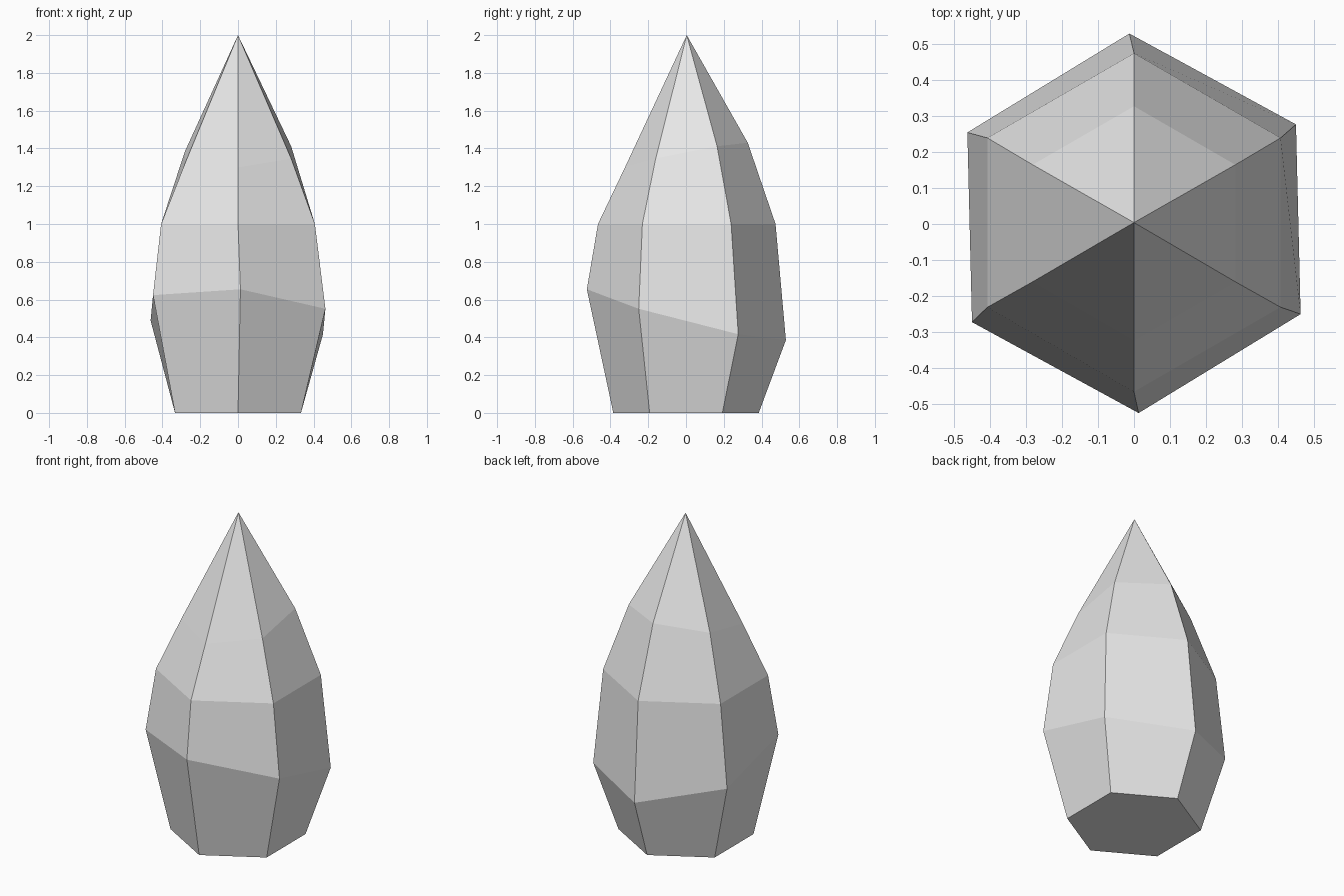
import bpy, bmesh, math

if "Cube" in bpy.data.objects:
    bpy.data.objects.remove(bpy.data.objects["Cube"])

SIDES = 6
# Rings from bottom to top: radius, centre y, height, slope along x, slope along y, twist in degrees
RINGS = [
    (0.385, 0.000, 0.000, 0.000, 0.000, 0.0),
    (0.527, 0.002, 0.520, -0.073, -0.257, 1.4),
    (0.470, 0.004, 1.000, 0.000, 0.000, 0.0),
    (0.325, 0.002, 1.365, 0.050, 0.200, 0.0),
]
APEX = (0, 0.004, 2.0)

stone = bpy.data.materials.new("light grey stone")
stone.diffuse_color = (0.8, 0.8, 0.8, 1)
stone.use_nodes = True
stone.node_tree.nodes["Principled BSDF"].inputs["Base Color"].default_value = stone.diffuse_color


def add_ring(bm, radius, cy, height, slope_x, slope_y, twist):
    """Six-sided ring, tilted by its slopes, with a corner facing the front."""
    verts = []
    for i in range(SIDES):
        a = math.radians(-90 + twist + 360 * i / SIDES)
        x, y = radius * math.cos(a), radius * math.sin(a)
        verts.append(bm.verts.new((x, y + cy, height + slope_x * x + slope_y * y)))
    return verts


# Faceted crystal: stacked rings closed by a flat base and a point
bm = bmesh.new()
rings = [add_ring(bm, *r) for r in RINGS]
tip = bm.verts.new(APEX)
bm.faces.new(rings[0][::-1])
for i in range(SIDES):
    j = (i + 1) % SIDES
    for low, high in zip(rings, rings[1:]):
        bm.faces.new((low[i], low[j], high[j], high[i]))
    bm.faces.new((rings[-1][i], rings[-1][j], tip))
bmesh.ops.recalc_face_normals(bm, faces=bm.faces)

mesh = bpy.data.meshes.new("crystal")
bm.to_mesh(mesh)
bm.free()
mesh.materials.append(stone)
crystal = bpy.data.objects.new("crystal", mesh)
bpy.context.collection.objects.link(crystal)
